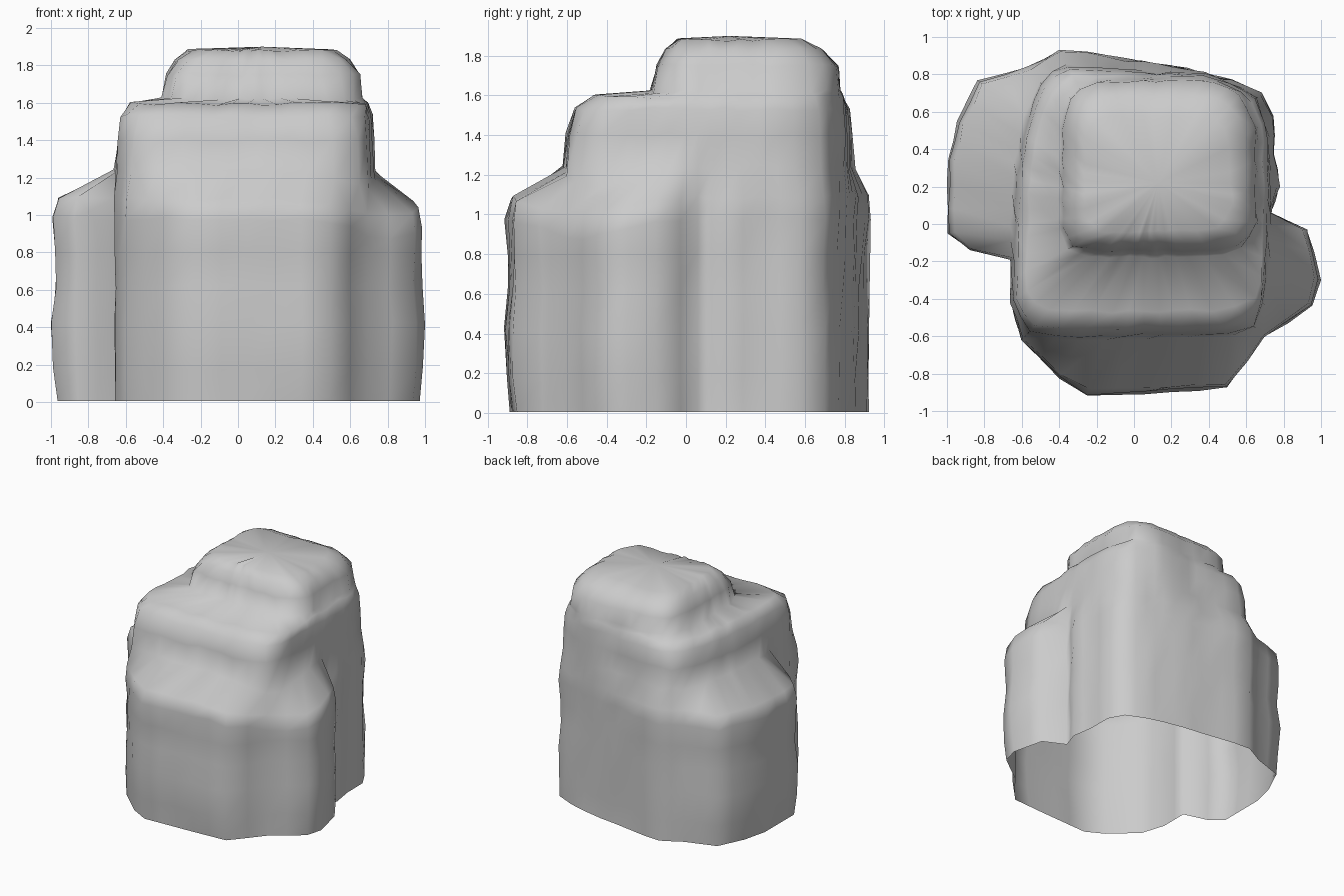
import bpy, bmesh, random
from math import cos, sin, atan2, tau, exp, ceil
from mathutils import Vector

if "Cube" in bpy.data.objects:
    bpy.data.objects.remove(bpy.data.objects["Cube"])

random.seed(7)
C = Vector((0.05, 0.08))   # loft centre

# Plan outlines of the tiers
BASE = [(-1, -.05), (-1, .35), (-.95, .55), (-.84, .77), (-.57, .84), (-.4, .93), (-.25, .92),
        (.05, .87), (.2, .85), (.38, .81), (.52, .77), (.68, .7), (.75, .58), (.75, .38), (.78, .2),
        (.73, .06), (.93, -.03), (1, -.3), (.96, -.44), (.7, -.61), (.5, -.88), (.2, -.9),
        (-.25, -.92), (-.4, -.83), (-.6, -.62), (-.66, -.42), (-.66, -.19), (-.88, -.14)]
MID = [(-.65, -.42), (-.64, .2), (-.59, .5), (-.53, .72), (-.4, .85), (0, .82), (.4, .8), (.65, .7),
       (.72, .5), (.73, .1), (.71, -.3), (.69, -.5), (.6, -.6), (.2, -.6), (-.4, -.61), (-.58, -.58)]
LEDGE = [(-.57, -.36), (-.55, .3), (-.47, .65), (-.35, .79), (.4, .79), (.6, .69), (.69, .5),
         (.69, -.25), (.64, -.4), (.5, -.45), (-.4, -.46), (-.52, -.43)]
CROWN = [(-.39, -.02), (-.39, .55), (-.34, .7), (-.22, .77), (.4, .78), (.57, .71), (.66, .55),
         (.66, 0), (.6, -.11), (.45, -.15), (-.2, -.15), (-.34, -.12)]
TOP = [(-.27, .05), (-.26, .5), (-.18, .58), (.4, .58), (.5, .5), (.53, .1), (.44, -.03), (-.18, -.05)]


def hit(poly, a):
    """Point where a ray from the centre at angle a crosses the outline."""
    d, best = Vector((cos(a), sin(a))), 0
    for i, p in enumerate(poly):
        p0 = Vector(p) - C
        e = Vector(poly[(i + 1) % len(poly)]) - C - p0
        den = d.cross(e)
        if abs(den) > 1e-9:
            t, s = p0.cross(e) / den, p0.cross(d) / den
            if t > 0 and -1e-4 <= s <= 1 + 1e-4:
                best = max(best, t)
    return C + d * best


# Ray angles: every base corner, with wide gaps subdivided
corners = sorted(atan2(y - C.y, x - C.x) % tau for x, y in BASE)
angles = []
for a, b in zip(corners, corners[1:] + [corners[0] + tau]):
    n = ceil((b - a) / .17)
    angles += [a + (b - a) * k / n for k in range(n)]
N = len(angles)

# Rings: height, outline, second outline, blend, roughness
RINGS = [(.005, BASE, MID, .1, 0), (.18, BASE, MID, .04, .012), (.42, BASE, MID, 0, .01),
         (.62, BASE, MID, .06, .012), (.8, BASE, MID, .06, .012), (.98, BASE, MID, .03, .012),
         (1.09, BASE, MID, .1, .012), (1.24, BASE, MID, .95, .012), (1.4, MID, LEDGE, .03, .012),
         (1.53, MID, LEDGE, .3, .01), (1.595, MID, LEDGE, .9, .012), (1.62, LEDGE, CROWN, .9, .01),
         (1.75, CROWN, TOP, .05, .01), (1.83, CROWN, TOP, .45, .008), (1.88, TOP, TOP, 0, .008)]

bm = bmesh.new()
rings = []
for z, a, b, f, rough in RINGS:
    ring = []
    for ang in angles:
        p = hit(a, ang).lerp(hit(b, ang), f)
        p += (p - C).normalized() * random.uniform(-rough, rough * .5)
        h = z + random.uniform(-rough, rough)
        if .9 < z < 1.3:   # shelf sags toward the front right
            h -= .1 * exp(-((p.x - .75) ** 2 + (p.y + .5) ** 2) / .12)
        ring.append(bm.verts.new((p.x, p.y, h)))
    rings.append(ring)
for lo, hi in zip(rings, rings[1:]):
    for i in range(N):
        j = (i + 1) % N
        bm.faces.new((lo[i], lo[j], hi[j], hi[i]))

# Crown cap; the underside stays open
tip = bm.verts.new((.13, .22, 1.9))
for i in range(N):
    bm.faces.new((rings[-1][i], rings[-1][(i + 1) % N], tip))

for f in bm.faces:
    f.smooth = True
me = bpy.data.meshes.new("boulder")
bm.to_mesh(me)
bm.free()
ob = bpy.data.objects.new("boulder", me)
bpy.context.collection.objects.link(ob)
